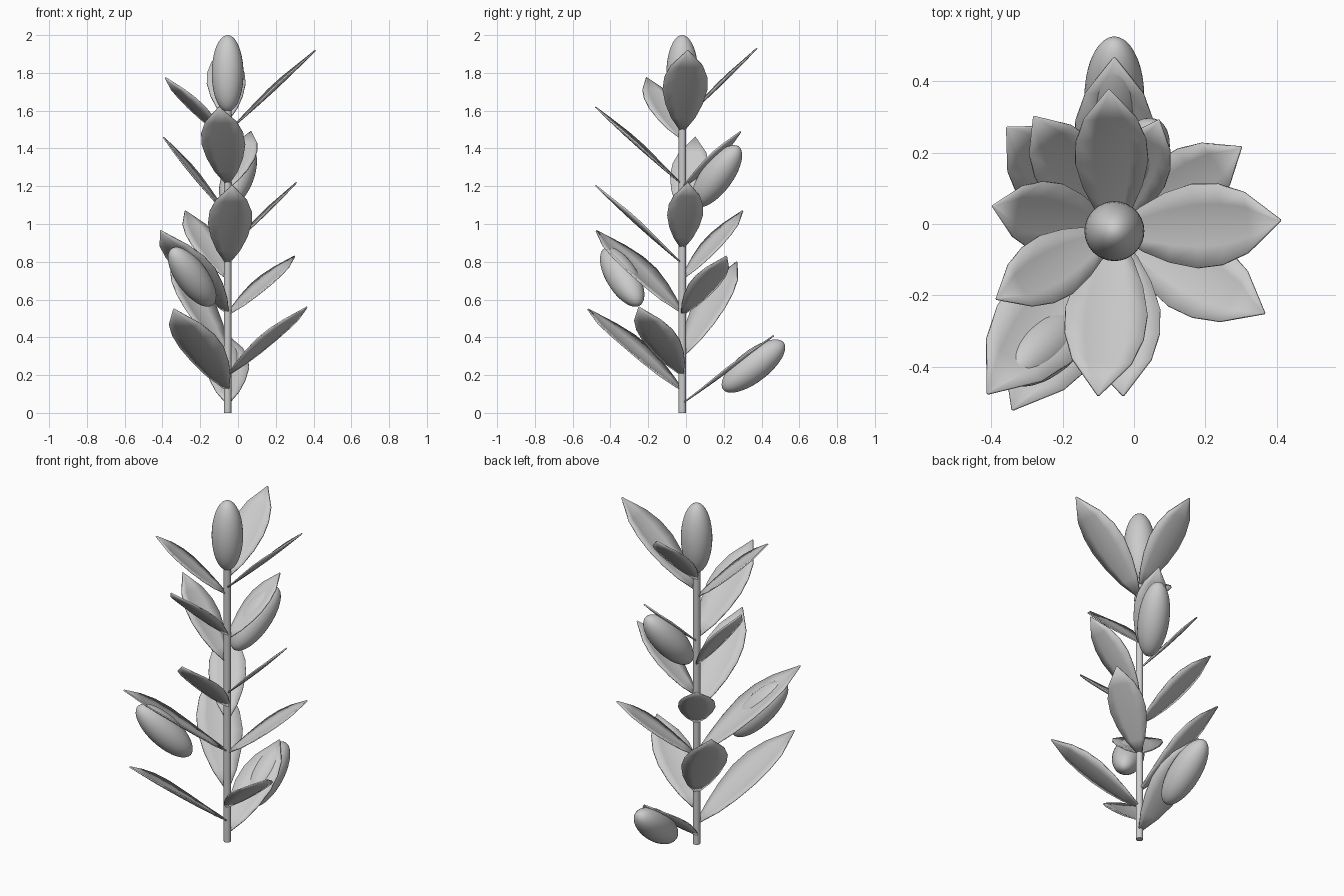
import bpy, bmesh, math
from mathutils import Vector, Matrix

cube = bpy.data.objects.get("Cube")
if cube:
    bpy.data.objects.remove(cube, do_unlink=True)

STEM = Vector((-0.055, -0.02, 0))

grey = bpy.data.materials.new("plain grey")
grey.use_nodes = True
colour = (0.6, 0.6, 0.6, 1)
grey.diffuse_color = colour
grey.node_tree.nodes["Principled BSDF"].inputs["Base Color"].default_value = colour


def finish(obj, name, angle=40):
    obj.name = name
    obj.data.materials.clear()
    obj.data.materials.append(grey)
    bpy.ops.object.select_all(action="DESELECT")
    obj.select_set(True)
    bpy.context.view_layer.objects.active = obj
    bpy.ops.object.shade_smooth_by_angle(angle=math.radians(angle))


# Leaf outline: distance along the leaf, half width (both per unit length)
OUTLINE = [(0, 0.012), (0.17, 0.10), (0.33, 0.155), (0.5, 0.187),
           (0.65, 0.18), (0.8, 0.135), (1, 0.003)]
ACROSS = (-1, -0.5, 0, 0.5, 1)


def leaf(name, base_z, tip):
    base = STEM + Vector((0, 0, base_z))
    axis = Vector(tip) - base
    length = axis.length
    side = Vector((0, 0, 1)).cross(axis).normalized()
    up = axis.cross(side).normalized()
    bm = bmesh.new()
    rows = []
    for t, w in OUTLINE:
        half = w * length
        rows.append([bm.verts.new(base + axis * t + side * half * s
                                  + up * (1.4 * (half * s) ** 2 - 0.008 * math.sin(math.pi * t)))
                     for s in ACROSS])
    for a, b in zip(rows, rows[1:]):
        for i in range(len(ACROSS) - 1):
            bm.faces.new((a[i], a[i + 1], b[i + 1], b[i]))
    bmesh.ops.recalc_face_normals(bm, faces=bm.faces)
    mesh = bpy.data.meshes.new(name)
    bm.to_mesh(mesh)
    bm.free()
    obj = bpy.data.objects.new(name, mesh)
    bpy.context.collection.objects.link(obj)
    finish(obj, name)
    thick = obj.modifiers.new("thickness", "SOLIDIFY")
    thick.thickness = 0.007
    thick.offset = 0


def fruit(name, centre, direction):
    bpy.ops.mesh.primitive_uv_sphere_add(segments=32, ring_count=20, radius=1)
    obj = bpy.context.object
    turn = Vector(direction).to_track_quat("Z", "Y").to_matrix().to_4x4()
    obj.data.transform(turn @ Matrix.Diagonal((0.084, 0.084, 0.203, 1)))
    obj.location = centre
    finish(obj, name, 60)


# Stem
bpy.ops.mesh.primitive_cylinder_add(vertices=12, radius=0.02, depth=1.65,
                                    location=STEM + Vector((0, 0, 0.825)))
finish(bpy.context.object, "stem")

# Leaves, from the bottom up: height on the stem, tip position
LEAVES = [
    (0.05, (-0.055, 0.465, 0.41)),
    (0.12, (-0.34, -0.52, 0.55)),
    (0.20, (0.365, -0.25, 0.56)),
    (0.30, (-0.355, 0.27, 0.80)),
    (0.52, (0.30, 0.215, 0.83)),
    (0.53, (-0.41, -0.475, 0.965)),
    (0.71, (-0.28, 0.30, 1.07)),
    (0.79, (-0.03, -0.48, 1.205)),
    (0.87, (0.31, 0.01, 1.22)),
    (1.05, (-0.395, 0.05, 1.46)),
    (1.19, (0.07, 0.29, 1.49)),
    (1.21, (-0.10, -0.48, 1.62)),
    (1.45, (-0.385, -0.21, 1.775)),
    (1.49, (0.41, 0.01, 1.92)),
    (1.55, (-0.07, 0.375, 1.93)),
]
for i, (z, tip) in enumerate(LEAVES, 1):
    leaf(f"leaf_{i}", z, tip)

# Fruits under the leaves and the bud at the tip
fruit("lower_fruit", (-0.055, 0.357, 0.248), (0, 0.8, 0.62))
fruit("middle_fruit", (-0.243, -0.338, 0.72), (-0.53, -0.45, 0.73))
fruit("upper_fruit", (0.0, 0.163, 1.253), (0.3, 0.57, 0.77))
fruit("top_bud", STEM + Vector((0, 0, 1.797)), (0, 0, 1))
